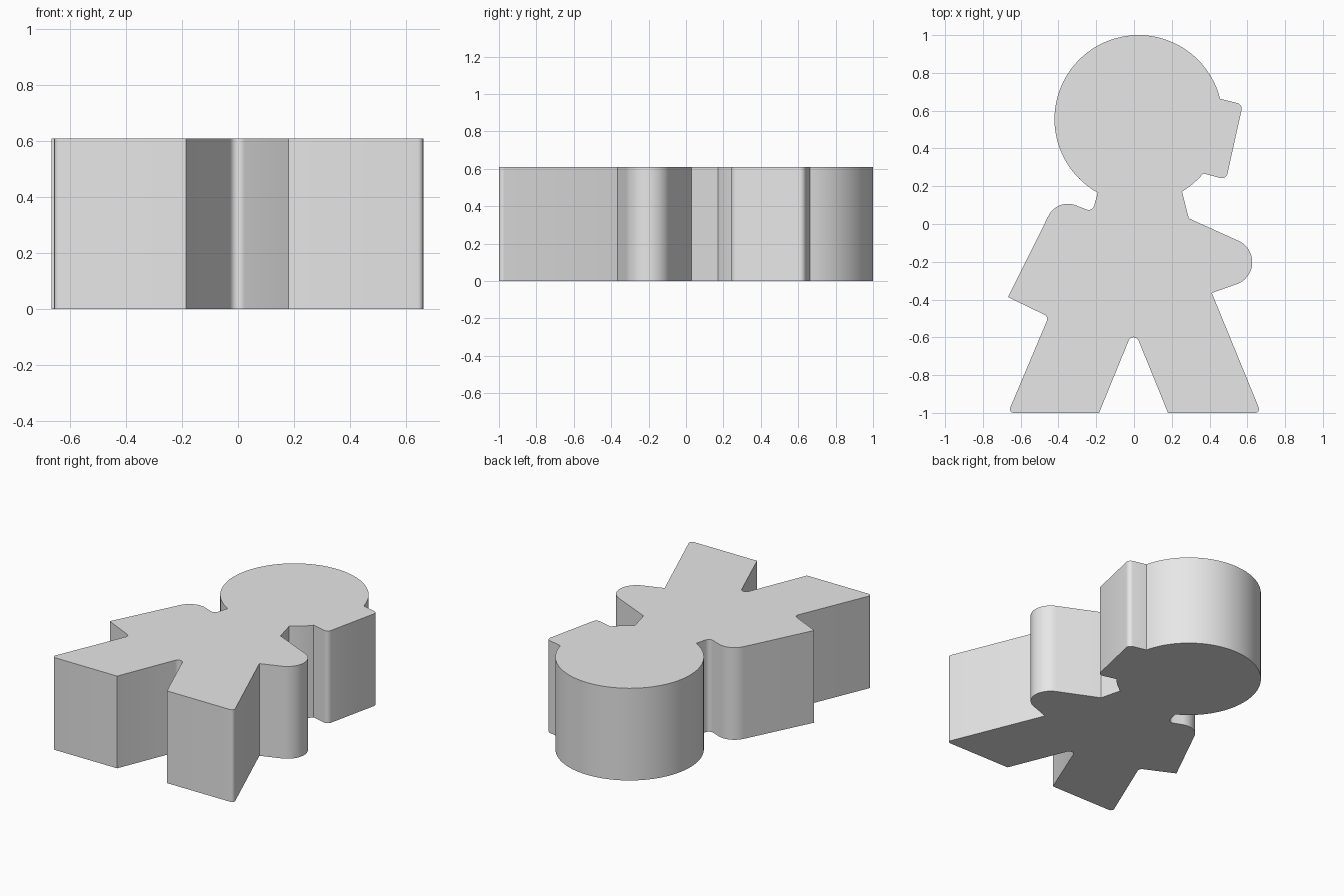
import bpy, bmesh
from math import radians, cos, sin, atan2, tan, pi
from mathutils import Vector

cube = bpy.data.objects.get("Cube")
if cube:
    bpy.data.objects.remove(cube, do_unlink=True)

HEIGHT = 0.61


def arc(cx, cy, r, start, end, steps):
    """Points along a circle between two angles in degrees."""
    angles = [radians(start + (end - start) * i / steps) for i in range(steps + 1)]
    return [Vector((cx + r * cos(a), cy + r * sin(a))) for a in angles]


def corner(before, at, after, r, steps=6):
    """Rounded corner of radius r between two straight edges."""
    p = Vector(at)
    u = (Vector(before) - p).normalized()
    v = (Vector(after) - p).normalized()
    half = u.angle(v) / 2
    centre = p + (u + v).normalized() * r / sin(half)
    first = p + u * r / tan(half) - centre
    last = p + v * r / tan(half) - centre
    a0 = atan2(first.y, first.x)
    sweep = (atan2(last.y, last.x) - a0 + pi) % (2 * pi) - pi
    return [centre + r * Vector((cos(a0 + sweep * i / steps), sin(a0 + sweep * i / steps)))
            for i in range(steps + 1)]


def point(x, y):
    return [Vector((x, y))]


# Key corners of the figure
bun_top, bun_low = (0.576, 0.634), (0.488, 0.236)
bun_in_top, bun_in_low = (0.46, 0.66), (0.37, 0.265)
neck_r, neck_l = (0.253, 0.162), (-0.193, 0.163)
foot_r, foot_l = (0.672, -1), (-0.667, -1)
inner_r, inner_l = (0.18, -1), (-0.185, -1)
crotch = (-0.002, -0.553)
armpit_r, armpit_l = (0.412, -0.365), (-0.452, -0.491)
hand_l = (-0.667, -0.387)
shoulder_dip = (-0.22, 0.064)

# Clockwise outline: head, bun, arm, legs, other arm
outline = arc(0.024, 0.555, 0.445, 241, 14, 72)
outline += corner(bun_in_top, bun_top, bun_low, 0.03)
outline += corner(bun_top, bun_low, bun_in_low, 0.03)
outline += arc(0.024, 0.555, 0.447, -40, -59, 6)
outline += point(0.29, 0.03)
outline += arc(0.502, -0.202, 0.124, 67, -73, 20)
outline += point(*armpit_r)
outline += corner(armpit_r, foot_r, inner_r, 0.02)
outline += point(*inner_r)
outline += corner(inner_r, crotch, inner_l, 0.028)
outline += point(*inner_l)
outline += corner(inner_l, foot_l, armpit_l, 0.02)
outline += corner(foot_l, armpit_l, hand_l, 0.025)
outline += point(*hand_l)
outline += arc(-0.35, -0.008, 0.115, 154, 70, 14)
outline += corner((-0.31, 0.1), shoulder_dip, neck_l, 0.03)

# Extrude the outline into a thick slab
bm = bmesh.new()
base = bm.faces.new([bm.verts.new((p.x, p.y, 0)) for p in outline])
made = bmesh.ops.extrude_face_region(bm, geom=[base], use_keep_orig=True)
bmesh.ops.translate(bm, vec=(0, 0, HEIGHT),
                    verts=[g for g in made["geom"] if isinstance(g, bmesh.types.BMVert)])
bmesh.ops.recalc_face_normals(bm, faces=bm.faces)
mesh = bpy.data.meshes.new("figure_slab")
bm.to_mesh(mesh)
bm.free()
figure = bpy.data.objects.new("figure_slab", mesh)
bpy.context.collection.objects.link(figure)

# Plain grey material
grey = bpy.data.materials.new("light_grey")
grey.use_nodes = True
colour = (0.8, 0.8, 0.8, 1)
grey.diffuse_color = colour
grey.node_tree.nodes["Principled BSDF"].inputs["Base Color"].default_value = colour
mesh.materials.append(grey)

# Smooth curved walls, keep rims and corners sharp
bpy.ops.object.select_all(action="DESELECT")
figure.select_set(True)
bpy.context.view_layer.objects.active = figure
bpy.ops.object.shade_smooth_by_angle(angle=radians(30))
